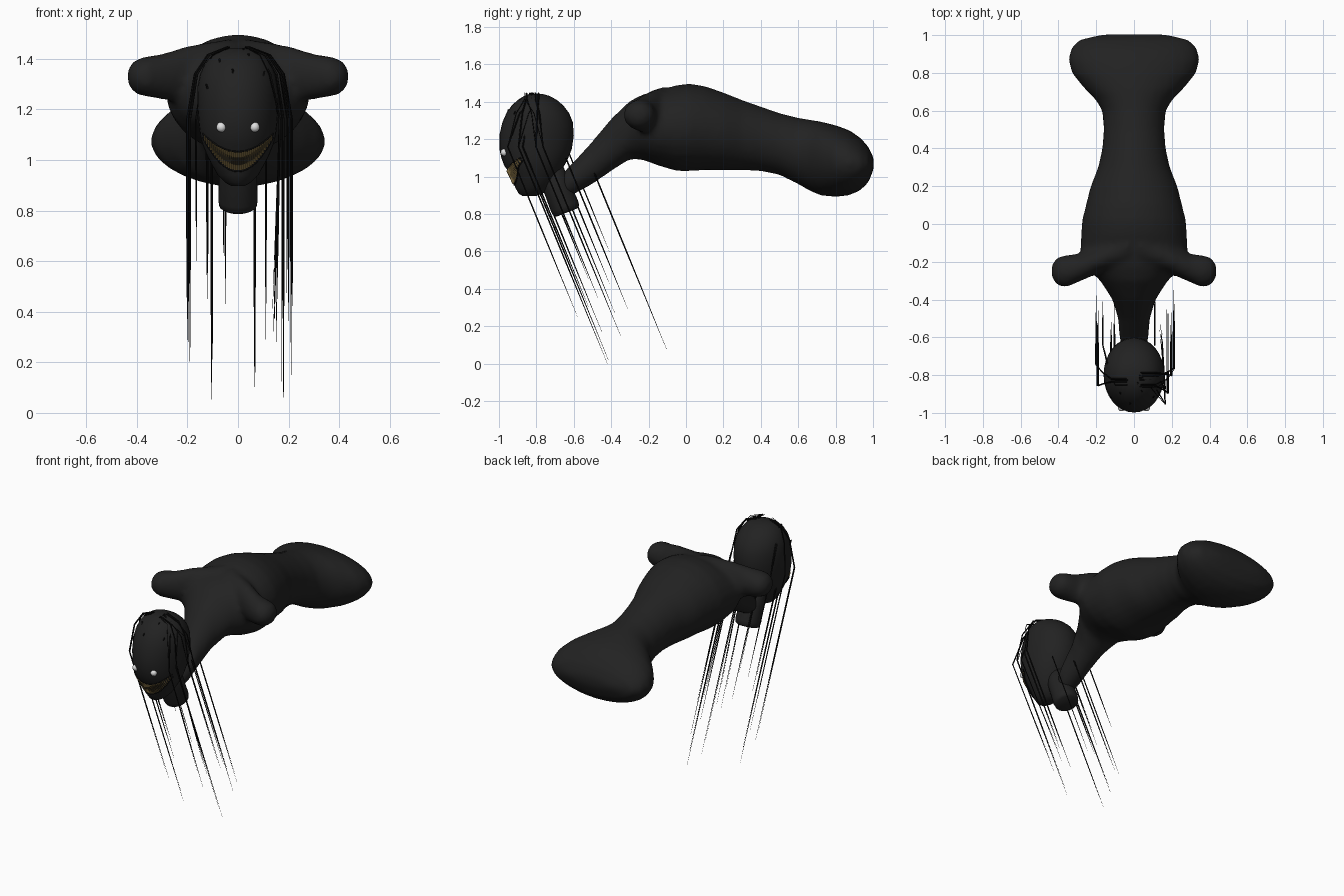
import bpy, bmesh, math, random
from mathutils import Vector

if "Cube" in bpy.data.objects:
    bpy.data.objects.remove(bpy.data.objects["Cube"])

random.seed(4)


def material(name, rgb):
    m = bpy.data.materials.new(name)
    m.diffuse_color = (*rgb, 1)
    m.use_nodes = True
    m.node_tree.nodes["Principled BSDF"].inputs["Base Color"].default_value = m.diffuse_color
    return m


SKIN = material("charcoal skin", (0.016, 0.016, 0.016))
HAIR = material("black hair", (0.004, 0.004, 0.004))
EYE = material("pale eye", (0.75, 0.75, 0.75))
TOOTH = material("stained tooth", (0.36, 0.25, 0.09))


def finish(bm, name, mat, smooth=True):
    bmesh.ops.recalc_face_normals(bm, faces=bm.faces)
    me = bpy.data.meshes.new(name)
    bm.to_mesh(me)
    bm.free()
    me.materials.append(mat)
    for p in me.polygons:
        p.use_smooth = smooth
    ob = bpy.data.objects.new(name, me)
    bpy.context.collection.objects.link(ob)
    return ob


def loft(bm, rings, n=28):
    """Skin a tube over rings of (centre, half axis u, half axis v)."""
    loops = []
    for c, u, v in rings:
        c, u, v = Vector(c), Vector(u), Vector(v)
        loops.append([bm.verts.new(c + u * math.cos(2 * math.pi * i / n) + v * math.sin(2 * math.pi * i / n))
                      for i in range(n)])
    for a, b in zip(loops, loops[1:]):
        for i in range(n):
            j = (i + 1) % n
            bm.faces.new((a[i], a[j], b[j], b[i]))
    bm.faces.new(loops[0])
    bm.faces.new(loops[-1])


# Body: (y, top z, bottom z, half width) from neck to hips
BODY = [(-0.66, 1.02, 0.88, 0.06), (-0.6, 1.08, 0.905, 0.078), (-0.5, 1.19, 0.96, 0.085),
        (-0.4, 1.31, 1.03, 0.115), (-0.3, 1.405, 1.095, 0.18), (-0.23, 1.44, 1.09, 0.25),
        (-0.15, 1.46, 1.06, 0.285), (-0.05, 1.49, 1.03, 0.28), (0.02, 1.497, 1.03, 0.275),
        (0.1, 1.485, 1.035, 0.255), (0.2, 1.45, 1.035, 0.23), (0.3, 1.41, 1.035, 0.19),
        (0.4, 1.375, 1.03, 0.168), (0.5, 1.34, 1.01, 0.16), (0.6, 1.315, 0.96, 0.168),
        (0.66, 1.305, 0.925, 0.205), (0.72, 1.295, 0.90, 0.265), (0.8, 1.275, 0.892, 0.33),
        (0.87, 1.25, 0.90, 0.348), (0.93, 1.21, 0.925, 0.335), (0.975, 1.16, 0.97, 0.29),
        (1.004, 1.10, 1.04, 0.17)]
bm = bmesh.new()
loft(bm, [((0, y, (t + b) / 2), (w, 0, 0), (0, 0, (t - b) / 2)) for y, t, b, w in BODY])
# Arm stubs: (x, y, z, half depth, half height)
ARM = [(0.03, -0.12, 1.35, 0.10, 0.13), (0.2, -0.19, 1.34, 0.075, 0.112), (0.3, -0.235, 1.33, 0.075, 0.09),
       (0.36, -0.25, 1.33, 0.086, 0.08), (0.4, -0.25, 1.33, 0.076, 0.07), (0.425, -0.25, 1.33, 0.055, 0.05),
       (0.436, -0.25, 1.33, 0.025, 0.025)]
for s in (-1, 1):
    loft(bm, [((s * x, y, z), (0, ry, 0), (0, 0, rz)) for x, y, z, ry, rz in ARM])
body = finish(bm, "body", SKIN)
mod = body.modifiers.new("fuse", 'REMESH')
mod.mode, mod.voxel_size, mod.use_smooth_shade = 'VOXEL', 0.018, True
mod = body.modifiers.new("soften", 'SMOOTH')
mod.factor, mod.iterations = 0.5, 5

# Head: (z, front y, back y, half width) from chin to crown
HEAD = [(0.897, -0.875, -0.80, 0.025), (0.91, -0.895, -0.765, 0.05), (0.94, -0.912, -0.73, 0.08),
        (0.98, -0.925, -0.70, 0.103), (1.02, -0.945, -0.675, 0.124), (1.06, -0.972, -0.65, 0.14),
        (1.1, -0.987, -0.63, 0.15), (1.15, -0.998, -0.61, 0.156), (1.22, -0.998, -0.60, 0.161),
        (1.29, -0.982, -0.605, 0.16), (1.34, -0.96, -0.625, 0.15), (1.38, -0.932, -0.655, 0.132),
        (1.41, -0.90, -0.69, 0.108), (1.432, -0.865, -0.73, 0.075), (1.443, -0.825, -0.77, 0.035)]
bm = bmesh.new()
loft(bm, [((0, (f + b) / 2, z), (w, 0, 0), (0, (b - f) / 2, 0)) for z, f, b, w in HEAD], 32)
finish(bm, "head", SKIN)


def face_y(x, z):
    """Front surface of the head at x, z."""
    for (z0, f0, b0, w0), (z1, f1, b1, w1) in zip(HEAD, HEAD[1:]):
        if z0 <= z <= z1:
            k = (z - z0) / (z1 - z0)
            f, b, w = f0 + (f1 - f0) * k, b0 + (b1 - b0) * k, w0 + (w1 - w0) * k
            return (f + b) / 2 - (b - f) / 2 * math.sqrt(max(0, 1 - (x / w) ** 2))
    return -0.82


# Severed-looking throat below the head
bm = bmesh.new()
axis = Vector((0, 0.37, -0.93))
side = Vector((0, 0.93, 0.37))
start = Vector((0, -0.76, 1.12))
loft(bm, [(start + axis * d, (r, 0, 0), side * r)
          for d, r in ((0, 0.07), (0.2, 0.075), (0.3, 0.078), (0.325, 0.074), (0.335, 0.06))], 20)
throat = finish(bm, "throat", SKIN)

# Eyes
for s, label in ((-1, "right"), (1, "left")):
    bm = bmesh.new()
    bmesh.ops.create_uvsphere(bm, u_segments=14, v_segments=10, radius=0.02)
    bmesh.ops.translate(bm, verts=bm.verts, vec=(s * 0.066, face_y(0.066, 1.13) + 0.004, 1.13))
    finish(bm, label + "_eye", EYE)


# Grin: two rows of pointed teeth along a crescent
def grin(t):
    return 0.138 * t, 1.03 + 0.07 * t * t, 0.96 + 0.132 * t * t


bm = bmesh.new()
N = 34
for i in range(N):
    t = -0.95 + 1.9 * i / (N - 1)
    x, top, low = grin(t)
    mid = (top + low) / 2
    for root, tip in ((top, mid - 0.012), (low, mid + 0.012)):
        y0 = face_y(x, root) - 0.004
        y1 = face_y(x, tip) - 0.008
        base = [bm.verts.new((x + dx, y0 + dy, root)) for dx, dy in
                ((-0.0042, 0), (0, -0.005), (0.0042, 0), (0, 0.006))]
        end = [bm.verts.new((x + dx, y1 + dy, tip)) for dx, dy in
               ((-0.0014, 0), (0, -0.002), (0.0014, 0), (0, 0.002))]
        bm.faces.new(base)
        bm.faces.new(end)
        for a in range(4):
            b = (a + 1) % 4
            bm.faces.new((base[a], base[b], end[b], end[a]))
finish(bm, "teeth", TOOTH, False)


def strands(name, paths, mat):
    """Tapered tubes; each path is a list of (x, y, z, radius)."""
    cu = bpy.data.curves.new(name, 'CURVE')
    cu.dimensions, cu.bevel_depth, cu.bevel_resolution = '3D', 1.0, 0
    for path in paths:
        sp = cu.splines.new('POLY')
        sp.points.add(len(path) - 1)
        for p, (x, y, z, r) in zip(sp.points, path):
            p.co, p.radius = (x, y, z, 1), r
    cu.materials.append(mat)
    bpy.context.collection.objects.link(bpy.data.objects.new(name, cu))


# Lips around the grin
lips = []
for row in (1, 2):
    pts = []
    for i in range(17):
        g = grin(-1 + i / 8)
        pts.append((g[0], face_y(g[0], g[row]) - 0.001, g[row] + (0.004 if row == 1 else -0.004), 0.005))
    lips.append(pts)
strands("lips", lips, HAIR)

# Long hair: end points (x, y, z) of the strands, swept back from the scalp
ENDS = [(-0.19, -0.45, 0.17), (-0.105, -0.415, 0.02), (0.18, -0.42, 0.0), (0.065, -0.105, 0.08),
        (0.21, -0.35, 0.15), (0.15, -0.58, 0.25), (-0.2, -0.38, 0.27), (0.11, -0.31, 0.29),
        (-0.12, -0.52, 0.45), (-0.05, -0.41, 0.43), (-0.165, -0.41, 0.6), (0.14, -0.52, 0.3),
        (0.2, -0.47, 0.35)]
hair = []
for ex, ey, ez in ENDS:
    for k in range(2):
        x = ex + k * random.uniform(-0.008, 0.008)
        z = ez + k * random.uniform(0.05, 0.2)
        r = (0.0042, 0.0022)[k]
        y = ey - 0.41 * (z - ez)
        zt = 1.16 if abs(x) > 0.13 else 1.1
        yt = y - 0.41 * (zt - z)
        path = []
        if abs(x) > 0.13:
            yr = -0.83 + random.uniform(-0.04, 0.05)
            path = [(x * 0.2, yr, 1.447, r), (x * 0.6, yr, 1.415, r), (x * 0.85, (yr + yt) / 2, 1.34, r)]
            x0 = math.copysign(max(abs(x), 0.165), x)
        else:
            x0 = x
        path += [(x0, yt, zt, r), ((x0 + x) / 2, (yt + y) / 2, (zt + z) / 2, r * 0.9), (x, y, z, 0.0006)]
        hair.append(path)
strands("long_hair", hair, HAIR)

# Stray tufts on the brow and crown
tufts = []
for x, z in ((-0.02, 1.35), (0.04, 1.41), (-0.07, 1.39), (0.1, 1.34), (-0.12, 1.29), (0.02, 1.43)):
    y = face_y(x, z)
    y2 = face_y(x, z + 0.01)
    tufts.append([(x, y - 0.002, z - 0.008, 0.004), (x * 1.05, y2 - 0.004, z + 0.01, 0.004)])
strands("scalp_tufts", tufts, HAIR)
